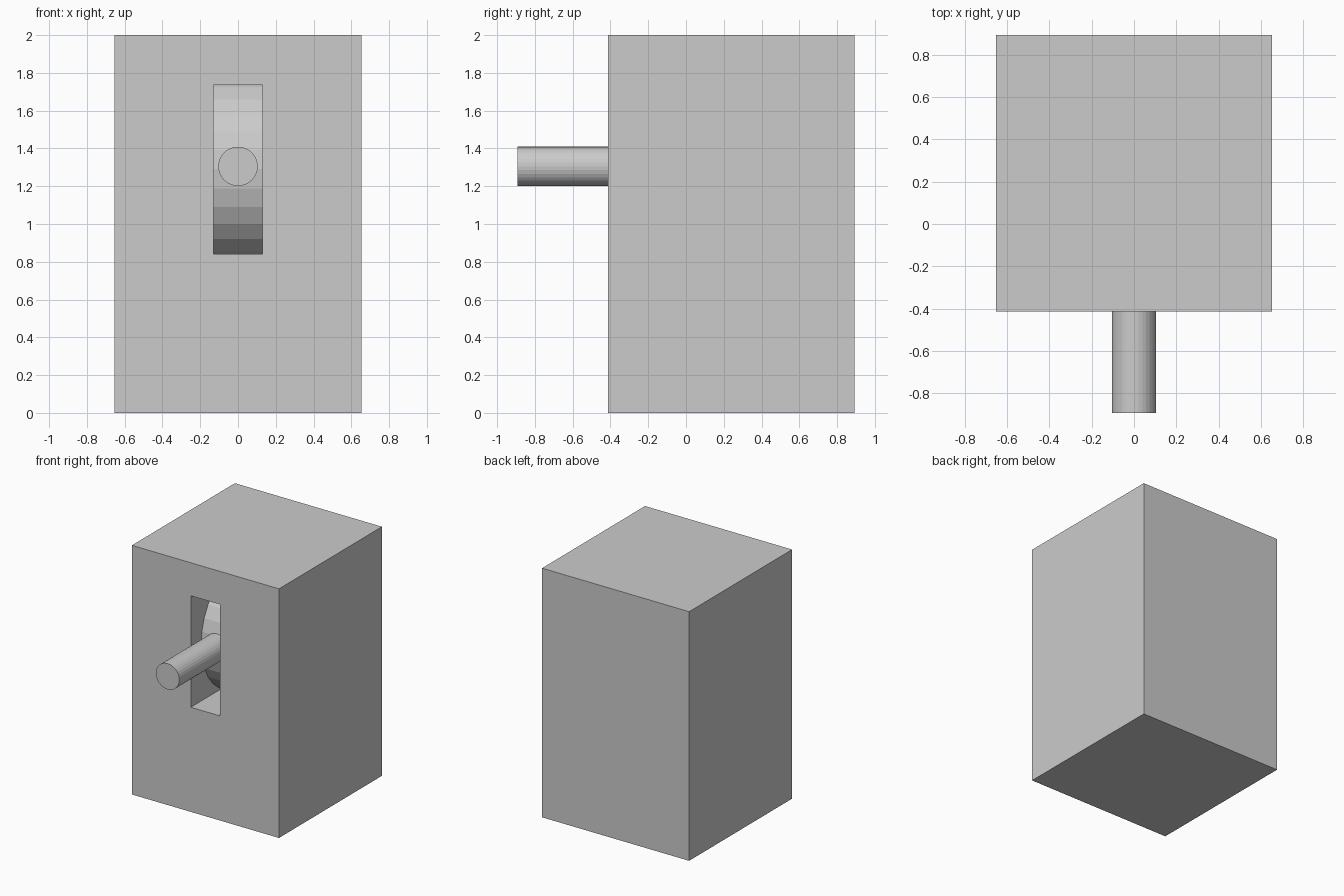
import bpy
from math import pi

if "Cube" in bpy.data.objects:
    bpy.data.objects.remove(bpy.data.objects["Cube"])


def box(name, lo, hi):
    """Box between two opposite corners."""
    bpy.ops.mesh.primitive_cube_add(size=1, location=[(a + b) / 2 for a, b in zip(lo, hi)])
    ob = bpy.context.object
    ob.name = name
    ob.scale = [b - a for a, b in zip(lo, hi)]
    bpy.ops.object.transform_apply(location=False, rotation=False, scale=True)
    return ob


def cylinder(name, radius, depth, centre, rotation):
    """Flat-shaded 32-sided cylinder."""
    bpy.ops.mesh.primitive_cylinder_add(vertices=32, radius=radius, depth=depth,
                                        location=centre, rotation=rotation)
    ob = bpy.context.object
    ob.name = name
    return ob


# housing with a vertical slot in the front
housing = box("housing", (-0.653, -0.413, 0), (0.653, 0.893, 2))
cutter = box("slot_cutter", (-0.13, -0.6, 0.84), (0.13, 0.24, 1.735))
cut = housing.modifiers.new("slot", 'BOOLEAN')
cut.operation = 'DIFFERENCE'
cut.solver = 'EXACT'
cut.object = cutter
bpy.context.view_layer.objects.active = housing
bpy.ops.object.modifier_apply(modifier=cut.name)
bpy.data.objects.remove(cutter, do_unlink=True)

# rotating drum behind the slot
cylinder("drum", 0.523, 0.264, (0, 0.24, 1.29), (0, pi / 2, 0))

# lever sticking out of the drum through the slot
front, back = -0.893, 0.1
cylinder("lever", 0.104, back - front, (0, (front + back) / 2, 1.305), (pi / 2, 0, 0))
